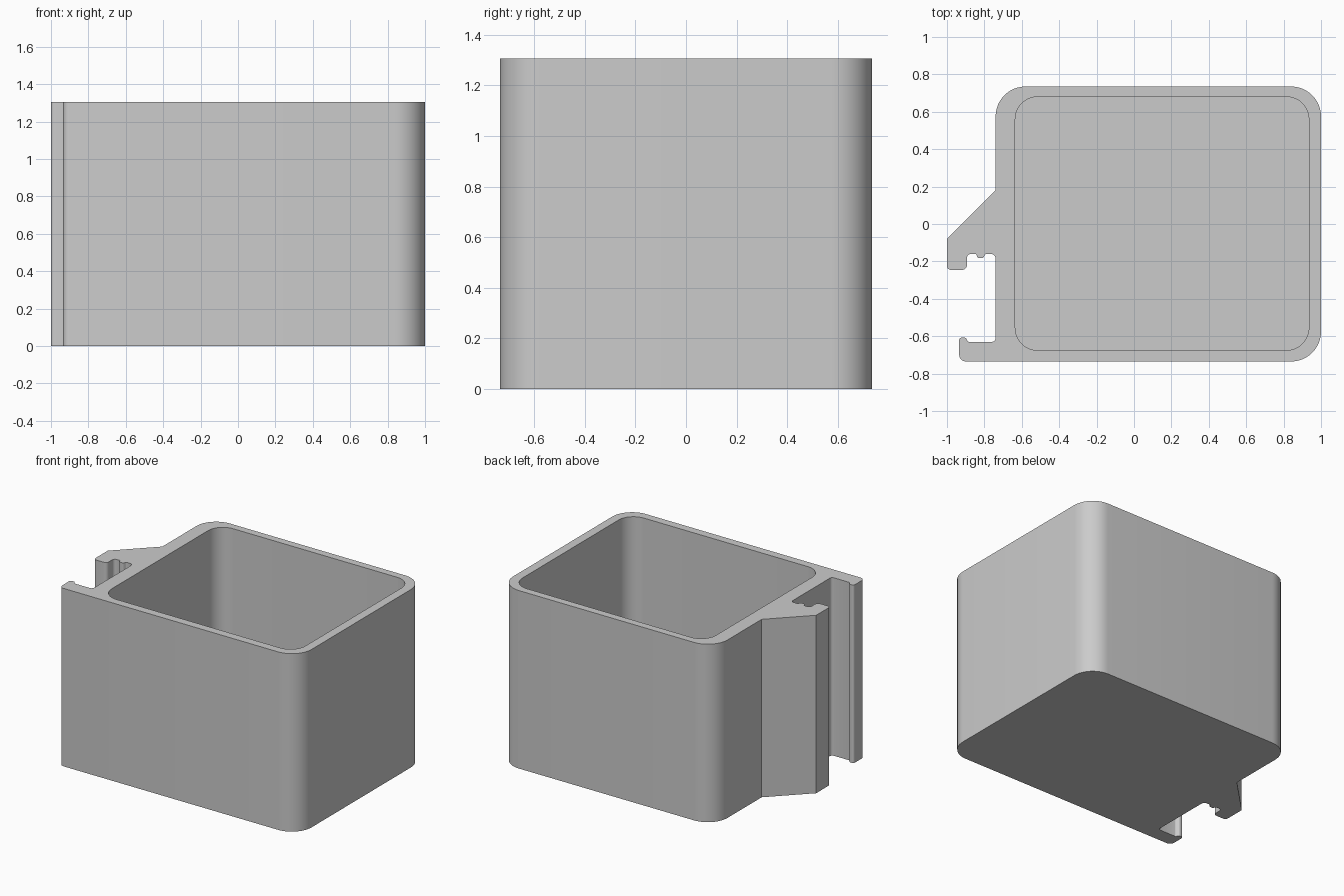
import bpy, bmesh, math
from mathutils import Vector

cube = bpy.data.objects.get("Cube")
if cube:
    bpy.data.objects.remove(cube, do_unlink=True)

HEIGHT = 1.305
FLOOR = 0.06

grey = bpy.data.materials.new("light_grey")
grey.use_nodes = True
grey.diffuse_color = (0.6, 0.6, 0.6, 1)
grey.node_tree.nodes["Principled BSDF"].inputs["Base Color"].default_value = (0.6, 0.6, 0.6, 1)


def rounded(corners):
    """Turn (x, y, radius) corners into an outline with arcs."""
    points = []
    for i, (x, y, r) in enumerate(corners):
        p = Vector((x, y))
        if r == 0:
            points.append(p)
            continue
        a = (Vector(corners[i - 1][:2]) - p).normalized()
        b = (Vector(corners[(i + 1) % len(corners)][:2]) - p).normalized()
        half = a.angle(b) / 2
        start = p + a * (r / math.tan(half))
        centre = p + (a + b).normalized() * (r / math.sin(half))
        spoke = start - centre
        sweep = math.pi - 2 * half
        turn = math.copysign(sweep, a.x * b.y - a.y * b.x) * -1
        steps = max(3, round(sweep / math.radians(90) * (12 if r > 0.1 else 5)))
        for k in range(steps + 1):
            t = turn * k / steps
            c, s = math.cos(t), math.sin(t)
            points.append(centre + Vector((spoke.x * c - spoke.y * s, spoke.x * s + spoke.y * c)))
    return points


# Outside outline: box, slanted hook at the side, and lipped arm at the front
outer = rounded([
    (-0.935, -0.735, 0.035), (1, -0.735, 0.16), (1, 0.735, 0.16), (-0.74, 0.735, 0.16),
    (-0.74, 0.18, 0), (-1, -0.08, 0), (-1, -0.245, 0.02), (-0.893, -0.245, 0.025),
    (-0.893, -0.16, 0.02), (-0.845, -0.16, 0.008), (-0.835, -0.182, 0.01),
    (-0.805, -0.182, 0.01), (-0.795, -0.16, 0.008), (-0.74, -0.16, 0.025),
    (-0.74, -0.63, 0.02), (-0.888, -0.63, 0.01), (-0.9, -0.607, 0.012), (-0.935, -0.607, 0.015),
])
# Cavity outline
inner = rounded([(-0.635, -0.675, 0.12), (0.935, -0.675, 0.12),
                 (0.935, 0.68, 0.12), (-0.635, 0.68, 0.12)])

bm = bmesh.new()


def ring(outline, z):
    return [bm.verts.new((p.x, p.y, z)) for p in outline]


def walls(low, high):
    for i in range(len(low)):
        j = (i + 1) % len(low)
        bm.faces.new((low[i], low[j], high[j], high[i]))


# Outer walls with underside, cavity walls with floor
base, rim = ring(outer, 0), ring(outer, HEIGHT)
floor, mouth = ring(inner, FLOOR), ring(inner, HEIGHT)
walls(base, rim)
walls(floor, mouth)
bm.faces.new(base)
bm.faces.new(floor)

# Flat rim between the two outlines
edges = [bm.edges.get((loop[i - 1], loop[i])) for loop in (rim, mouth) for i in range(len(loop))]
bmesh.ops.triangle_fill(bm, use_beauty=True, edges=edges, normal=(0, 0, 1))
bmesh.ops.recalc_face_normals(bm, faces=bm.faces)

mesh = bpy.data.meshes.new("clip_on_bin")
bm.to_mesh(mesh)
bm.free()
mesh.materials.append(grey)
bin_object = bpy.data.objects.new("clip_on_bin", mesh)
bpy.context.collection.objects.link(bin_object)
bpy.context.view_layer.objects.active = bin_object
bin_object.select_set(True)
bpy.ops.object.shade_smooth_by_angle(angle=math.radians(30))
